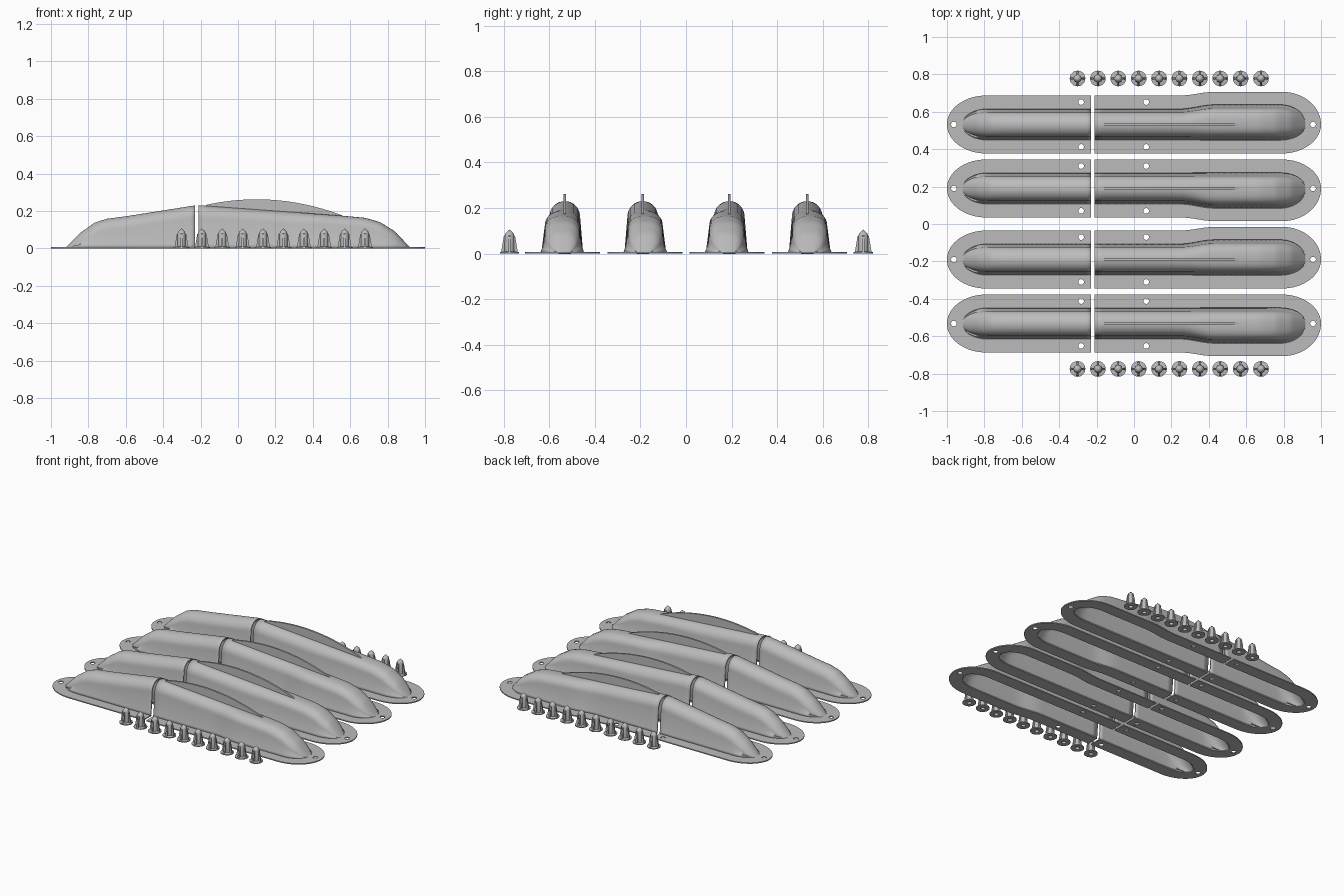
import bpy, bmesh, math
from mathutils import Matrix

cube = bpy.data.objects.get("Cube")
if cube:
    bpy.data.objects.remove(cube, do_unlink=True)

grey = bpy.data.materials.new("plain_grey")
grey.use_nodes = True
colour = (0.5, 0.5, 0.5, 1)
grey.diffuse_color = colour
grey.node_tree.nodes["Principled BSDF"].inputs["Base Color"].default_value = colour

PLATE = 0.007
GAP_LEFT, GAP_RIGHT = -0.23, -0.21
RIDGE = [(-0.92, 0.004), (-0.84, 0.085), (-0.765, 0.138), (-0.7, 0.158), (-0.6, 0.171),
         (-0.22, 0.231), (0.55, 0.175), (0.68, 0.163), (0.76, 0.14), (0.84, 0.09), (0.92, 0.004)]


def add_mesh(name, verts, faces, angle=35):
    me = bpy.data.meshes.new(name)
    me.from_pydata(verts, [], faces)
    return link(name, me, angle)


def link(name, data, angle=35):
    ob = bpy.data.objects.new(name, data)
    bpy.context.collection.objects.link(ob)
    data.materials.append(grey)
    select(ob)
    if ob.type == 'MESH':
        bpy.ops.object.shade_smooth_by_angle(angle=math.radians(angle))
    return ob


def select(ob):
    bpy.ops.object.select_all(action='DESELECT')
    ob.select_set(True)
    bpy.context.view_layer.objects.active = ob


def ridge(x):
    for (xa, za), (xb, zb) in zip(RIDGE, RIDGE[1:]):
        if x <= xb:
            return za + (zb - za) * max(0, (x - xa) / (xb - xa))
    return RIDGE[-1][1]


def swell(x):
    """Blend from the narrow body to the wider right end."""
    t = min(1, max(0, (x - 0.25) / 0.18))
    return t * t * (3 - 2 * t)


def span(x, half, extra, tip, length):
    """Lower and upper side of a round-ended outline at x."""
    u = min(1, max(0, (abs(x) - tip + length) / length))
    e = max(0.02, math.sqrt(1 - u * u))
    return -half * e, (half + extra * swell(x)) * e


def flange_span(x):
    return span(x, 0.155, 0.02, 1.0, 0.21)


def hull_span(x):
    return span(x, 0.079, 0.022, 0.92, 0.14)


def stations(start, tip, n=44):
    """Positions from the split to a tip, closer together at the tip."""
    return [start + (tip - start) * math.sin(i / n * math.pi / 2) for i in range(n + 1)]


def section(x):
    lo, hi = hull_span(x)
    c, w, h = (lo + hi) / 2, (hi - lo) / 2, ridge(x)
    top = w * 0.85
    rise = min(top, h * 0.75) * (1 - 0.25 * swell(x))
    power = 1 - 0.25 * swell(x)
    foot = min(h * 0.2, 0.016)
    pts = [(c + w * 1.07, PLATE * 0.7), (c + w, PLATE * 0.7 + foot)]
    for i in range(17):
        a = math.pi * i / 16
        cs = math.cos(a)
        y = math.copysign(abs(cs) ** power, cs) * top
        pts.append((c + y, max(PLATE, h - rise + rise * math.sin(a))))
    pts += [(c - w, PLATE * 0.7 + foot), (c - w * 1.07, PLATE * 0.7)]
    return pts


def hull(name, start, tip, y0, side):
    xs = sorted(stations(start, tip))
    rows = [[(x, y, z) for y, z in section(x)] for x in xs]
    n = len(rows[0])
    faces = [(i * n + j, i * n + j + 1, (i + 1) * n + j + 1, (i + 1) * n + j)
             for i in range(len(xs) - 1) for j in range(n - 1)]
    ob = add_mesh(name, [p for r in rows for p in r], faces, 50)
    if side < 0:
        ob.data.transform(Matrix.Scale(-1, 4, (0, 1, 0)))
        ob.data.flip_normals()
    ob.location.y = y0
    shell = ob.modifiers.new("shell", 'SOLIDIFY')
    shell.thickness = 0.008
    shell.offset = -1


def flange(name, start, end, y0, side, holes):
    outer, inner = stations(start, end), stations(start, 0.92 * end)
    loop = [(x, flange_span(x)[1]) for x in outer]
    loop += [(x, flange_span(x)[0]) for x in reversed(outer)]
    loop += [(x, hull_span(x)[0] * 0.92) for x in inner]
    loop += [(x, hull_span(x)[1] * 0.92) for x in reversed(inner)]
    loops = [loop]
    for hx, hy in holes:
        loops.append([(hx + 0.015 * math.cos(k * math.pi / 10),
                       hy + 0.015 * math.sin(k * math.pi / 10)) for k in range(20)])
    cu = bpy.data.curves.new(name, 'CURVE')
    cu.dimensions = '2D'
    cu.fill_mode = 'BOTH'
    cu.extrude = PLATE / 2
    for pts in loops:
        sp = cu.splines.new('POLY')
        sp.points.add(len(pts) - 1)
        for p, (x, y) in zip(sp.points, pts):
            p.co = (x, y * side, 0, 1)
        sp.use_cyclic_u = True
    ob = link(name, cu)
    ob.location = (0, y0, PLATE / 2)
    bpy.ops.object.convert(target='MESH')
    bpy.ops.object.shade_smooth_by_angle(angle=math.radians(35))


def fin(name, y0):
    xs = [-0.17 + 0.73 * i / 24 for i in range(25)]
    outline = [(x, 0.262 - 0.41 * (x - 0.1) ** 2) for x in xs]
    outline += [(x, ridge(x) - 0.008) for x in reversed(xs)]
    n = len(outline)
    verts = [(x, y0 + s * 0.006, z) for s in (-1, 1) for x, z in outline]
    faces = [tuple(range(n)), tuple(reversed(range(n, 2 * n)))]
    faces += [((i + 1) % n, i, i + n, (i + 1) % n + n) for i in range(n)]
    add_mesh(name, verts, faces)


def stud_mesh():
    """Lathed hollow stud with a cone tip and four tapered ribs."""
    bm = bmesh.new()
    profile = [(0, 0.07), (0.014, 0.07), (0.014, 0), (0.042, 0), (0.042, 0.006),
               (0.022, 0.009), (0.021, 0.08), (0.017, 0.09), (0, 0.106)]
    seg = 20
    rings = [[bm.verts.new((r * math.cos(k * math.tau / seg), r * math.sin(k * math.tau / seg), z))
              for k in range(seg)] for r, z in profile]
    for a, b in zip(rings, rings[1:]):
        for k in range(seg):
            m = (k + 1) % seg
            bm.faces.new((a[k], a[m], b[m], b[k]))
    bmesh.ops.remove_doubles(bm, verts=bm.verts[:], dist=0.0002)
    for q in range(4):
        turn = Matrix.Rotation(q * math.pi / 2, 4, 'Z')
        rib = [[bm.verts.new((x, y, z)) for x, z in ((0.016, 0.004), (0.037, 0.004),
                (0.025, 0.076), (0.016, 0.082))] for y in (-0.005, 0.005)]
        bm.faces.new(rib[0])
        bm.faces.new(rib[1][::-1])
        for k in range(4):
            m = (k + 1) % 4
            bm.faces.new((rib[0][m], rib[0][k], rib[1][k], rib[1][m]))
        bmesh.ops.transform(bm, matrix=turn, verts=rib[0] + rib[1])
    bmesh.ops.recalc_face_normals(bm, faces=bm.faces[:])
    me = bpy.data.meshes.new("stud")
    bm.to_mesh(me)
    bm.free()
    return me


# Four split housings, alternately mirrored
for number, (y0, side) in enumerate([(0.532, 1), (0.19, -1), (-0.19, 1), (-0.532, -1)], 1):
    hull(f"left_shell_{number}", GAP_LEFT, -0.92, y0, side)
    hull(f"right_shell_{number}", GAP_RIGHT, 0.92, y0, side)
    flange(f"left_flange_{number}", GAP_LEFT, -1, y0, side,
           [(-0.963, 0), (-0.283, 0.12), (-0.283, -0.12)])
    flange(f"right_flange_{number}", GAP_RIGHT, 1, y0, side,
           [(0.957, 0), (0.065, 0.12), (0.065, -0.12)])
    fin(f"ridge_fin_{number}", y0)

# Rows of studs along both long sides
stud = stud_mesh()
for row, y in (("front", -0.775), ("back", 0.778)):
    for i in range(10):
        ob = link(f"{row}_stud_{i + 1}", stud.copy())
        ob.location = (-0.302 + 0.109 * i, y, 0)
